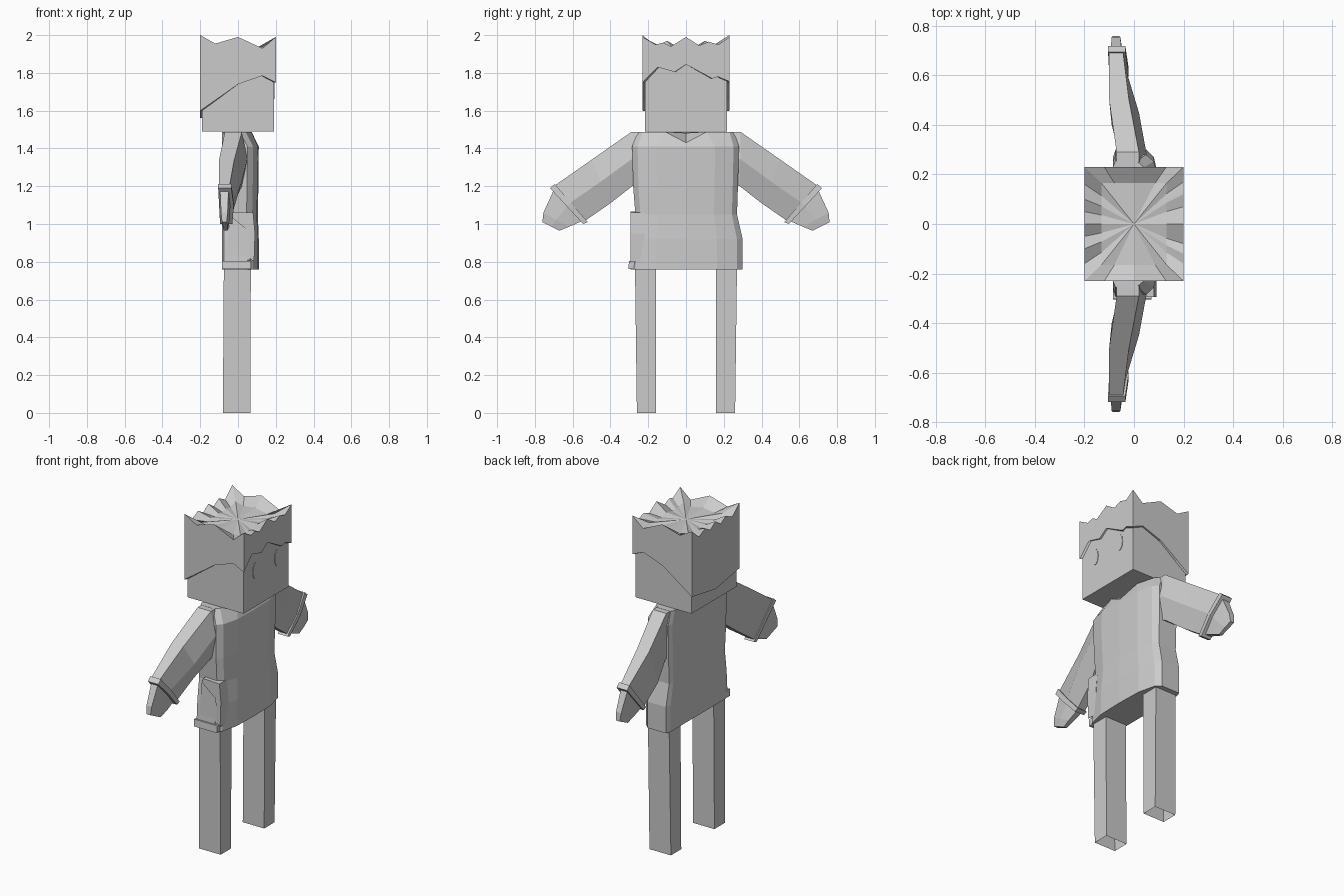
import bpy
import bmesh
import math

cube = bpy.data.objects.get("Cube")
if cube:
    bpy.data.objects.remove(cube, do_unlink=True)

grey = bpy.data.materials.new("plain_grey")
grey.use_nodes = True
grey.diffuse_color = (0.6, 0.6, 0.6, 1)
shader = next(n for n in grey.node_tree.nodes if n.type == 'BSDF_PRINCIPLED')
shader.inputs["Base Color"].default_value = grey.diffuse_color


def loft(name, rings, start=True, end=True):
    """Skin a list of point rings into a flat shaded part, with optional fan caps."""
    bm = bmesh.new()
    loops = [[bm.verts.new(p) for p in ring] for ring in rings]
    count = len(loops[0])
    for low, high in zip(loops, loops[1:]):
        for i in range(count):
            j = (i + 1) % count
            bm.faces.new((low[i], low[j], high[j], high[i]))
    for wanted, loop in ((start, loops[0]), (end, loops[-1])):
        if wanted:
            face = bm.faces.new(loop)
            bmesh.ops.poke(bm, faces=[face])
    bmesh.ops.recalc_face_normals(bm, faces=bm.faces)
    mesh = bpy.data.meshes.new(name)
    bm.to_mesh(mesh)
    bm.free()
    mesh.materials.append(grey)
    obj = bpy.data.objects.new(name, mesh)
    bpy.context.collection.objects.link(obj)
    return obj


def rect(x0, x1, y0, y1, z):
    return [(x0, y0, z), (x1, y0, z), (x1, y1, z), (x0, y1, z)]


def interpolate(points, t):
    for (a, za), (b, zb) in zip(points, points[1:]):
        if t <= b:
            return za + (zb - za) * (t - a) / (b - a)
    return points[-1][1]


# Head block
head_x, head_y = 0.19, 0.218
loft("head", [rect(-head_x, head_x, -head_y, head_y, z) for z in (1.49, 1.9)])

# Hair shell: jagged crown and fringe, described per wall as (position, height)
hair_x, hair_y = 0.2, 0.23
face_crown = [(-.23, 1.99), (-.16, 1.95), (-.12, 1.96), (-.08, 1.94), (0, 1.99),
              (.07, 1.945), (.12, 1.965), (.17, 1.95), (.23, 1.99)]
face_fringe = [(-.23, 1.75), (-.15, 1.83), (-.06, 1.805), (0, 1.845),
               (.14, 1.77), (.23, 1.8)]
nape_crown = [(-.23, 2), (-.16, 1.94), (-.1, 1.97), (-.05, 1.94), (0, 1.975),
              (.05, 1.94), (.1, 1.97), (.16, 1.94), (.23, 2)]
nape_fringe = [(-.23, 1.6), (0, 1.56), (.23, 1.6)]
side_crown = [(-.2, 2), (-.12, 1.955), (0, 1.99), (.13, 1.93), (.2, 1.99)]
side_fringe = [(-.2, 1.6), (0, 1.74), (.13, 1.785), (.2, 1.755)]


def breaks(*tables):
    return sorted({t for table in tables for t, _ in table})


outline = []
for t in breaks(face_crown, face_fringe)[:-1]:
    outline.append((hair_x, t, interpolate(face_crown, t), interpolate(face_fringe, t)))
for t in breaks(side_crown, side_fringe)[:0:-1]:
    outline.append((t, hair_y, interpolate(side_crown, t), interpolate(side_fringe, t)))
for t in breaks(nape_crown, nape_fringe)[:0:-1]:
    outline.append((-hair_x, t, interpolate(nape_crown, t), interpolate(nape_fringe, t)))
for t in breaks(side_crown, side_fringe)[:-1]:
    outline.append((t, -hair_y, interpolate(side_crown, t), interpolate(side_fringe, t)))

inner_lip = [(x * 0.94, y * 0.94, low) for x, y, _, low in outline]
fringe = [(x, y, low) for x, y, _, low in outline]
crown = [(x, y, top) for x, y, top, _ in outline]
scalp = [(x * 0.66, y * 0.72, 1.93 + (top - 1.95) * 0.25) for x, y, top, _ in outline]
loft("hair", [inner_lip, fringe, crown, scalp], start=False)

# Oval eye plates on the face
for side, label in ((-1, "near"), (1, "far")):
    rings = []
    for x in (head_x - 0.002, head_x + 0.003):
        rings.append([(x, side * 0.105 + 0.025 * math.cos(a), 1.71 + 0.05 * math.sin(a))
                      for a in (math.tau * i / 10 for i in range(10))])
    loft(label + "_eye", rings)

# Tunic: height, near half width, far half width, front depth
tunic_levels = [(.76, .295, .3, .11), (.92, .285, .3, .11), (1.05, .268, .27, .105),
                (1.2, .28, .275, .108), (1.41, .285, .28, .11), (1.488, .255, .255, .07)]


def tunic_ring(z, near, far, front):
    back = -0.085
    return [(front, 0, z), (front - .005, far * .55, z), (front - .03, far * .9, z),
            (front - .06, far, z), (back + .01, far, z), (back, far * .9, z),
            (back, 0, z), (back, -near * .9, z), (back + .01, -near, z),
            (front - .06, -near, z), (front - .03, -near * .9, z),
            (front - .005, -near * .55, z)]


tunic_rings = [tunic_ring(*level) for level in tunic_levels]
tunic_rings[-1][0] = (0.1, 0, 1.43)          # V neckline
tunic_rings[-1][1] = (0.072, 0.11, 1.488)
tunic_rings[-1][-1] = (0.072, -0.11, 1.488)
loft("tunic", tunic_rings)

# Hem band and pocket on the near side of the tunic
loft("hem_band", [rect(-.085, .07, -.305, -.2, .762), rect(-.085, .07, -.302, -.2, .805)])
loft("pocket_panel", [rect(-.06, .065, -.291, -.25, .81),
                      rect(-.045, .055, -.284, -.25, 1.045)])
flap = [(-.04, 1.04), (.06, 1.04), (.06, .82), (.085, .8), (.09, .95), (.08, 1.06), (-.03, 1.065)]
loft("pocket_flap", [[(x, y, z) for x, z in flap] for y in (-.294, -.22)])

# Arm sections: top y, z, bottom y, z, then depth at back, top, middle, bottom
sleeve = [(.22, 1.487, .22, 1.22, -.07, .02, .05, .04),
          (.29, 1.487, .285, 1.2, -.07, .02, .05, .02),
          (.5, 1.34, .4, 1.11, -.1, -.02, .02, -.02),
          (.7, 1.2, .53, 1.02, -.1, -.045, -.03, -.04)]
cuff = [(.695, 1.212, .52, 1.01, -.105, -.035, -.022, -.03),
        (.72, 1.19, .545, 1, -.105, -.035, -.022, -.03)]
hand = [(.7, 1.18, .54, 1.02, -.095, -.05, -.04, -.05),
        (.755, 1.06, .62, .985, -.09, -.055, -.045, -.05),
        (.76, 1.01, .67, .965, -.085, -.06, -.055, -.055)]


def limb_ring(section, side):
    ty, tz, by, bz, back, top, middle, bottom = section
    return [(back, side * ty, tz), (top, side * ty, tz),
            (middle, side * (ty + by) / 2, (tz + bz) / 2),
            (bottom, side * by, bz), (back + .01, side * by, bz)]


for side, label in ((-1, "near"), (1, "far")):
    for part, sections in (("sleeve", sleeve), ("cuff", cuff), ("hand", hand)):
        loft(label + "_" + part, [limb_ring(s, side) for s in sections])
    # Hollow trouser leg, open at the foot
    loft(label + "_leg", [rect(-.08, .065, side * .16, side * .26, 0),
                          rect(-.075, .068, side * .16, side * .27, .77)],
         start=False, end=False)
